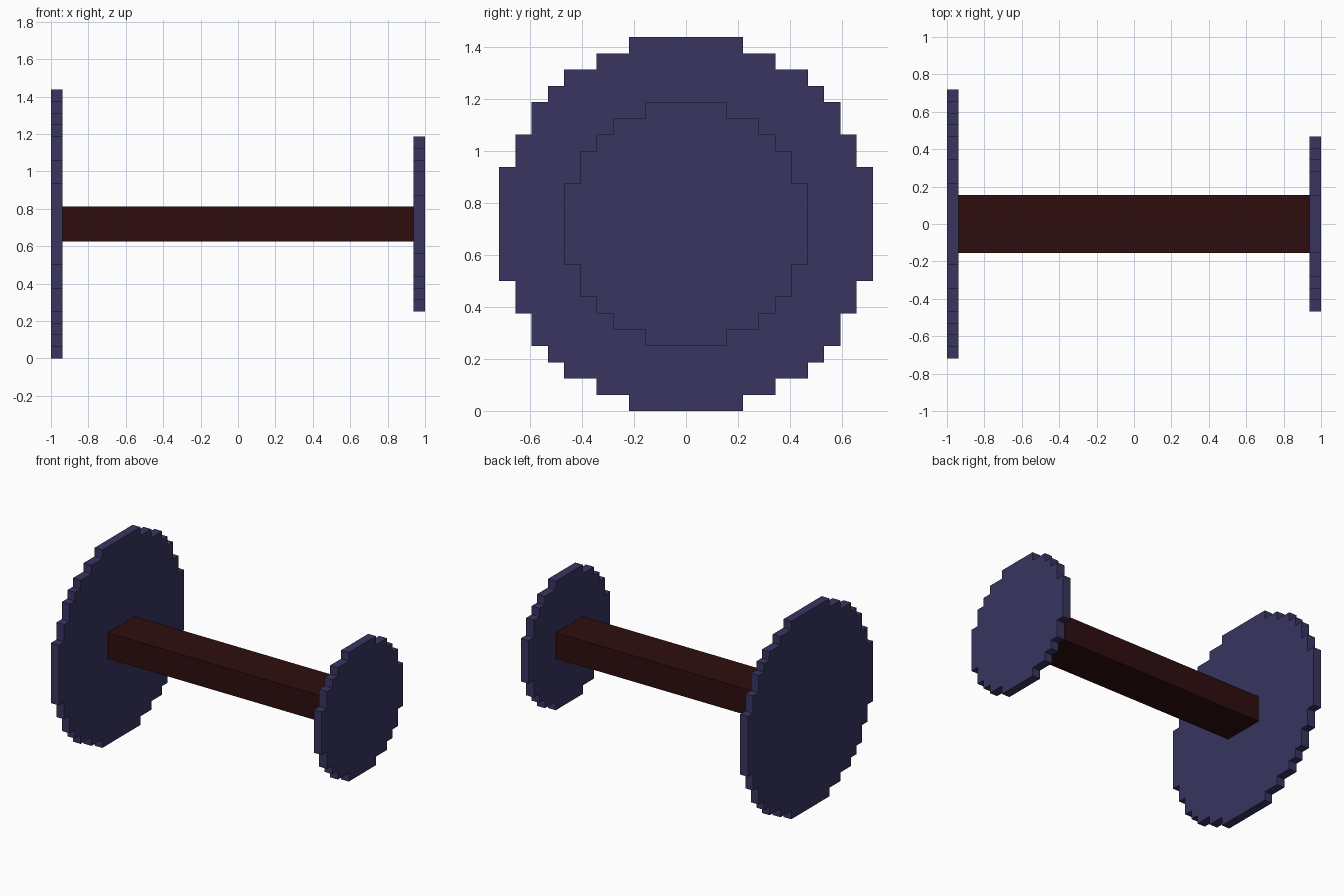
import bpy
import bmesh

cube = bpy.data.objects.get("Cube")
if cube:
    bpy.data.objects.remove(cube, do_unlink=True)

U = 0.0625          # side of one block
AXIS_Z = 11.5 * U   # height of the axle centre


def material(name, rgb):
    mat = bpy.data.materials.new(name)
    mat.use_nodes = True
    color = (*rgb, 1.0)
    mat.diffuse_color = color
    bsdf = mat.node_tree.nodes["Principled BSDF"]
    bsdf.inputs["Base Color"].default_value = color
    bsdf.inputs["Roughness"].default_value = 0.8
    return mat


def plate(name, corners, x0, x1, mat):
    """Extrude a (y, z) outline, mirrored from one quadrant, along x."""
    # Stepped quadrant from the top centre round to the side
    quad = []
    for i, (y, z) in enumerate(corners):
        if i:
            quad.append((corners[i - 1][0], z))
        quad.append((y, z))
    right = quad + [(y, -z) for y, z in reversed(quad)]
    outline = right + [(-y, z) for y, z in reversed(right)]

    bm = bmesh.new()
    verts = [bm.verts.new((x0, y * U, AXIS_Z + z * U)) for y, z in outline]
    face = bm.faces.new(verts)
    ext = bmesh.ops.extrude_face_region(bm, geom=[face])
    moved = [v for v in ext["geom"] if isinstance(v, bmesh.types.BMVert)]
    bmesh.ops.translate(bm, verts=moved, vec=(x1 - x0, 0, 0))
    bmesh.ops.recalc_face_normals(bm, faces=bm.faces)
    mesh = bpy.data.meshes.new(name)
    bm.to_mesh(mesh)
    bm.free()
    mesh.materials.append(mat)
    obj = bpy.data.objects.new(name, mesh)
    bpy.context.collection.objects.link(obj)
    return obj


indigo = material("dark indigo", (0.0395, 0.0356, 0.117))
maroon = material("dark maroon", (0.0273, 0.004, 0.0048))

# Stepped round end plates: outer corners of one quadrant, in blocks
large = [(3.5, 11.5), (5.5, 10.5), (7.5, 9.5), (8.5, 8.5),
         (9.5, 7.5), (10.5, 5.5), (11.5, 3.5)]
small = [(2.5, 7.5), (4.5, 6.5), (5.5, 5.5), (6.5, 4.5), (7.5, 2.5)]
plate("large_disc", large, -1.0, -1.0 + U, indigo)
plate("small_disc", small, 1.0 - U, 1.0, indigo)

# Rectangular axle between the plates
plate("axle", [(2.5, 1.5)], -1.0 + U, 1.0 - U, maroon)
